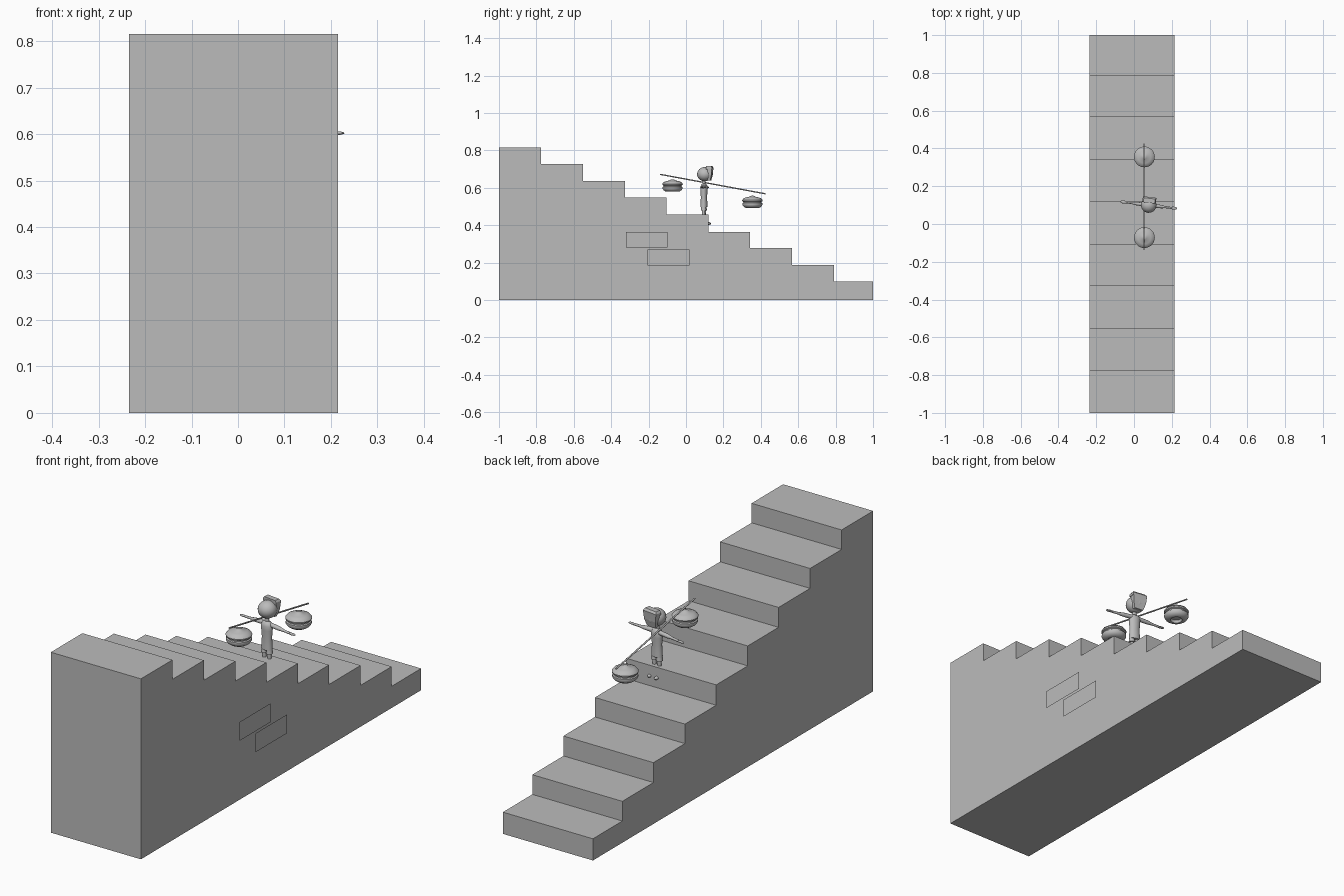
import bpy, bmesh, math
from mathutils import Matrix, Vector

if "Cube" in bpy.data.objects:
    bpy.data.objects.remove(bpy.data.objects["Cube"])

grey = bpy.data.materials.new("stone_grey")
grey.diffuse_color = (0.5, 0.5, 0.5, 1)
grey.use_nodes = True
grey.node_tree.nodes["Principled BSDF"].inputs["Base Color"].default_value = grey.diffuse_color

# person stands on the fifth step, turned slightly
PERSON = Matrix.Translation((0.078, 0.10, 0)) @ Matrix.Rotation(math.radians(-7), 4, 'Z')


def finish(name, bm, mat=Matrix.Identity(4), smooth=True):
    bm.transform(mat)
    bmesh.ops.recalc_face_normals(bm, faces=bm.faces)
    me = bpy.data.meshes.new(name)
    bm.to_mesh(me)
    bm.free()
    me.materials.append(grey)
    ob = bpy.data.objects.new(name, me)
    bpy.context.collection.objects.link(ob)
    if smooth:
        bpy.context.view_layer.objects.active = ob
        ob.select_set(True)
        bpy.ops.object.shade_smooth_by_angle(angle=math.radians(40))
        ob.select_set(False)
    return ob


def lathe(name, profile, mat=Matrix.Identity(4), n=24, sy=1.0):
    """Spin (radius, height) points about z; sy flattens the section."""
    bm = bmesh.new()
    rings = [[bm.verts.new((r * math.cos(2 * math.pi * i / n),
                            r * sy * math.sin(2 * math.pi * i / n), z))
              for i in range(n)] for r, z in profile]
    for a, b in zip(rings, rings[1:]):
        for i in range(n):
            j = (i + 1) % n
            bm.faces.new((a[i], a[j], b[j], b[i]))
    bm.faces.new(rings[0][::-1])
    bm.faces.new(rings[-1])
    return finish(name, bm, mat)


def ball(name, loc, size, mat=PERSON):
    bm = bmesh.new()
    bmesh.ops.create_uvsphere(bm, u_segments=20, v_segments=12, radius=1)
    return finish(name, bm, mat @ Matrix.Translation(loc) @ Matrix.Diagonal((*size, 1)))


def along(p, q):
    """Matrix taking the z axis from p towards q."""
    d = Vector(q) - Vector(p)
    return Matrix.Translation(p) @ d.to_track_quat('Z', 'Y').to_matrix().to_4x4()


# staircase: stepped side profile extruded across x
edges = [-1, -0.775, -0.55, -0.325, -0.105, 0.12, 0.343, 0.568, 0.79, 1]
tops = [0.815, 0.727, 0.637, 0.547, 0.457, 0.365, 0.277, 0.187, 0.098]
pts = [(-1, 0)]
for k, z in enumerate(tops):
    pts += [(edges[k], z), (edges[k + 1], z)]
pts.append((1, 0))
bm = bmesh.new()
face = bm.faces.new([bm.verts.new((-0.235, y, z)) for y, z in pts])
ext = bmesh.ops.extrude_face_region(bm, geom=[face])
bmesh.ops.translate(bm, vec=(0.45, 0, 0),
                    verts=[v for v in ext["geom"] if isinstance(v, bmesh.types.BMVert)])
finish("staircase", bm, smooth=False)

# two thin brick plates standing off the right wall
for k, (y0, y1, z0, z1) in enumerate([(-0.322, -0.10, 0.28, 0.365),
                                      (-0.205, 0.018, 0.185, 0.27)]):
    bm = bmesh.new()
    bm.faces.new([bm.verts.new((0.232, y, z)) for y, z in
                  ((y0, z0), (y1, z0), (y1, z1), (y0, z1))])
    finish(f"brick_plate_{k}", bm, smooth=False)

# carrying pole
a, b = (0.053, -0.138, 0.672), (0.053, 0.425, 0.568)
L = (Vector(b) - Vector(a)).length
lathe("carrying_pole", [(0.0035, 0), (0.0035, L)], along(a, b), 10)

# two round baskets: hollow underside, grooved middle, domed lid with knob
basket = [(0.022, -0.018), (0.026, -0.03), (0.036, -0.031), (0.048, -0.023),
          (0.054, -0.013), (0.053, -0.005), (0.048, -0.002), (0.048, 0.002),
          (0.054, 0.005), (0.055, 0.011), (0.048, 0.02), (0.034, 0.026),
          (0.018, 0.029), (0.012, 0.033), (0.004, 0.035)]
for name, y, z in (("upper", -0.072, 0.61), ("lower", 0.355, 0.523)):
    lathe(f"{name}_basket", basket, Matrix.Translation((0.055, y, z)), 32)

# torso with flared tunic hem
lathe("torso", [(0.027, 0.497), (0.026, 0.515), (0.024, 0.55), (0.027, 0.585),
                (0.028, 0.605), (0.021, 0.617), (0.011, 0.622), (0.010, 0.645)],
      PERSON @ Matrix.Translation((0, -0.004, 0)), 20, 0.7)

for s, side in ((-1, "left"), (1, "right")):
    # arms held straight out, with flat hands
    p, q = (s * 0.015, 0, 0.608), (s * 0.122, 0, 0.602)
    lathe(f"{side}_arm", [(0.010, 0), (0.009, 0.05), (0.0055, 0.075), (0.005, 0.108)],
          PERSON @ along(p, q), 12)
    ball(f"{side}_hand", (s * 0.134, 0, 0.602), (0.018, 0.008, 0.004))
    # short trouser legs, shins sinking into the step, shoe tips past the riser
    lathe(f"{side}_trouser_leg", [(0.015, 0.480), (0.013, 0.495), (0.012, 0.512)],
          PERSON @ Matrix.Translation((s * 0.014, -0.004, 0)), 9)
    lathe(f"{side}_shin", [(0.008, 0.405), (0.009, 0.45), (0.008, 0.49)],
          PERSON @ Matrix.Translation((s * 0.014, -0.004, 0)), 12)
    ball(f"{side}_shoe", (s * 0.018, 0.012, 0.409), (0.009, 0.021, 0.008))

# round head with a flared flat face block and a band
ball("head", (0, 0, 0.673), (0.041, 0.041, 0.038))


def block(name, y0, y1, rows):
    """Tapered block: rows of (half width, front y shift, z)."""
    bm = bmesh.new()
    rings = [[bm.verts.new(c) for c in ((-w, y0, z), (w, y0, z), (w, y1 + d, z), (-w, y1 + d, z))]
             for w, d, z in rows]
    for r, t in zip(rings, rings[1:]):
        for i in range(4):
            j = (i + 1) % 4
            bm.faces.new((r[i], r[j], t[j], t[i]))
    bm.faces.new(rings[0][::-1])
    bm.faces.new(rings[-1])
    finish(name, bm, PERSON, smooth=False)


block("face_block", 0.018, 0.040, [(0.022, -0.008, 0.638), (0.032, 0, 0.67), (0.034, 0.002, 0.698)])
block("cap_front", 0.012, 0.042, [(0.036, 0, 0.697), (0.036, 0.001, 0.708), (0.030, -0.006, 0.717)])
